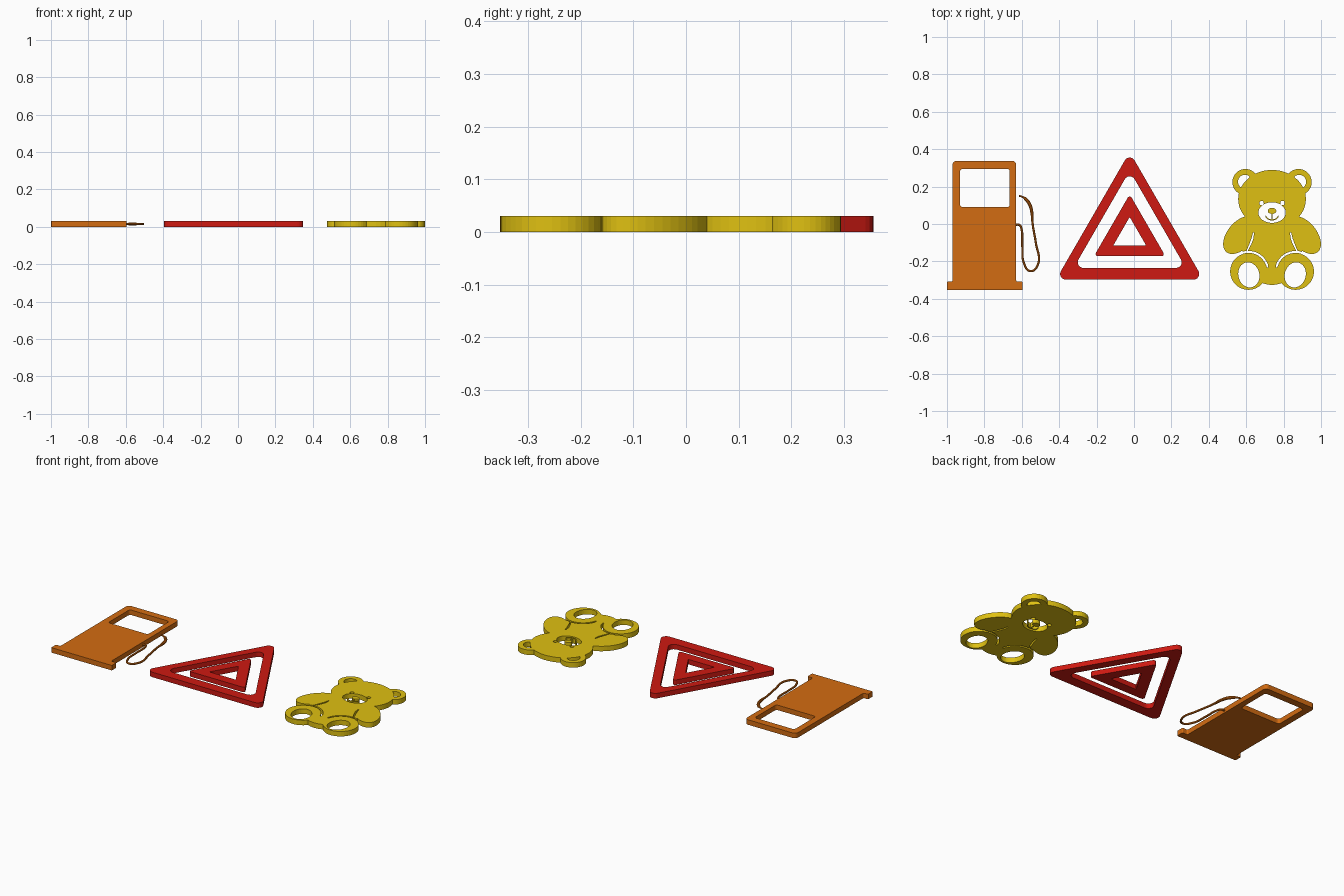
import bpy, bmesh, math
from mathutils import Vector

if "Cube" in bpy.data.objects:
    bpy.data.objects.remove(bpy.data.objects["Cube"])

T = 0.03      # plate thickness
BX = 0.738    # bear centre line


def material(name, rgb):
    m = bpy.data.materials.new(name)
    m.diffuse_color = (*rgb, 1)
    m.use_nodes = True
    m.node_tree.nodes["Principled BSDF"].inputs["Base Color"].default_value = m.diffuse_color
    return m


ORANGE = material("orange", (0.65, 0.15, 0.006))
RED = material("red", (0.62, 0.01, 0.006))
YELLOW = material("yellow", (0.74, 0.53, 0.006))


def prism(name, pts, z0=0.0, z1=T, mat=None):
    """Upright prism over a 2D outline."""
    bm = bmesh.new()
    f = bm.faces.new([bm.verts.new((x, y, z0)) for x, y in pts])
    r = bmesh.ops.extrude_face_region(bm, geom=[f])
    top = [v for v in r["geom"] if isinstance(v, bmesh.types.BMVert)]
    bmesh.ops.translate(bm, verts=top, vec=(0, 0, z1 - z0))
    bmesh.ops.recalc_face_normals(bm, faces=bm.faces)
    me = bpy.data.meshes.new(name)
    bm.to_mesh(me)
    bm.free()
    ob = bpy.data.objects.new(name, me)
    bpy.context.collection.objects.link(ob)
    if mat:
        me.materials.append(mat)
    return ob


def combine(ob, pts, op):
    """Join a flat shape to a plate, or cut it out."""
    lo, hi = (0, T) if op == 'UNION' else (-0.02, T + 0.02)
    tool = prism("tool", pts, lo, hi, ob.data.materials[0])
    mod = ob.modifiers.new("bool", 'BOOLEAN')
    mod.operation, mod.solver, mod.object = op, 'EXACT', tool
    bpy.context.view_layer.objects.active = ob
    bpy.ops.object.modifier_apply(modifier=mod.name)
    bpy.data.objects.remove(tool)


def add(ob, pts):
    combine(ob, pts, 'UNION')


def cut(ob, pts):
    combine(ob, pts, 'DIFFERENCE')


def rounded(corners, n=6):
    """Polygon of (x, y, radius) corners with filleted corners."""
    out = []
    for i, (x, y, r) in enumerate(corners):
        p = Vector((x, y))
        if r == 0:
            out.append((x, y))
            continue
        a = (Vector(corners[i - 1][:2]) - p).normalized()
        b = (Vector(corners[(i + 1) % len(corners)][:2]) - p).normalized()
        half = a.angle(b) / 2
        c = p + (a + b).normalized() * r / math.sin(half)
        s = p + a * r / math.tan(half) - c
        e = p + b * r / math.tan(half) - c
        for k in range(n + 1):
            out.append(tuple(c + s.slerp(e, k / n) * r / s.slerp(e, k / n).length))
    return out


def triangle(base_y, half, r):
    x = -0.023
    return rounded([(x - half, base_y, r), (x + half, base_y, r),
                    (x, base_y + half * math.sqrt(3), r)])


def ellipse(x, y, rx, ry, tilt=0, n=40):
    t = math.radians(tilt)
    pts = []
    for k in range(n):
        a = 2 * math.pi * k / n
        u, v = rx * math.cos(a), ry * math.sin(a)
        pts.append((x + u * math.cos(t) - v * math.sin(t),
                    y + u * math.sin(t) + v * math.cos(t)))
    return pts


def band(path, w):
    """Strip of width w along a path, narrowed at its ends."""
    p = [Vector(q) for q in path]
    left, right = [], []
    for i, q in enumerate(p):
        d = (p[min(i + 1, len(p) - 1)] - p[max(i - 1, 0)]).normalized()
        h = w / 2 * (0.6 if i in (0, len(p) - 1) else 1)
        nrm = Vector((-d.y, d.x)) * h
        left.append(tuple(q + nrm))
        right.append(tuple(q - nrm))
    return left + right[::-1]


def tube(name, pts, depth, mat):
    """Smooth round tube through (x, y, radius factor) points."""
    cu = bpy.data.curves.new(name, 'CURVE')
    cu.dimensions = '3D'
    cu.bevel_depth, cu.bevel_resolution, cu.use_fill_caps = depth, 3, True
    cu.resolution_u = 8
    sp = cu.splines.new('BEZIER')
    sp.bezier_points.add(len(pts) - 1)
    for bp, (x, y, r) in zip(sp.bezier_points, pts):
        bp.co, bp.radius = (x, y, T / 2), r
        bp.handle_left_type = bp.handle_right_type = 'AUTO'
    ob = bpy.data.objects.new(name, cu)
    bpy.context.collection.objects.link(ob)
    cu.materials.append(mat)
    bpy.ops.object.select_all(action='DESELECT')
    ob.select_set(True)
    bpy.context.view_layer.objects.active = ob
    bpy.ops.object.convert(target='MESH')
    bpy.ops.object.shade_smooth_by_angle()


# Fuel pump: cabinet with foot plate and display window
pump = prism("pump_cabinet", rounded([
    (-1.0, -0.353, 0.004), (-0.595, -0.353, 0.004), (-0.595, -0.308, 0.006),
    (-0.63, -0.308, 0.008), (-0.63, 0.338, 0.022), (-0.97, 0.338, 0.022),
    (-0.97, -0.308, 0.008), (-1.0, -0.308, 0.006)]), mat=ORANGE)
cut(pump, rounded([(-0.93, 0.09, 0.015), (-0.665, 0.09, 0.015),
                   (-0.665, 0.295, 0.015), (-0.93, 0.295, 0.015)]))

# Fuel pump: hose loop and nozzle
tube("pump_hose", [(-0.64, -0.005, 1), (-0.612, -0.006, 1), (-0.602, -0.025, 1),
                   (-0.597, -0.12, 1), (-0.588, -0.21, 1), (-0.553, -0.252, 1),
                   (-0.513, -0.215, 1), (-0.525, -0.10, 1), (-0.543, 0.01, 1),
                   (-0.546, 0.08, 1)], 0.006, ORANGE)
tube("pump_nozzle", [(-0.615, 0.151, 0.5), (-0.592, 0.143, 0.6), (-0.578, 0.132, 1),
                     (-0.558, 0.105, 1), (-0.546, 0.06, 0.9), (-0.544, 0.02, 0.7)],
     0.009, ORANGE)

# Warning triangle: two nested frames
for name, outer, inner in (
        ("outer_triangle", (-0.297, 0.394, 0.03), (-0.235, 0.30, 0.03)),
        ("inner_triangle", (-0.172, 0.191, 0.012), (-0.115, 0.088, 0.003))):
    cut(prism(name, triangle(*outer), mat=RED), triangle(*inner))

# Bear: ears are pierced before the head overlaps them
bear = prism("bear_body", ellipse(BX, -0.134, 0.16, 0.192), mat=YELLOW)
for s in (-1, 1):
    add(bear, ellipse(BX + s * 0.142, 0.224, 0.07, 0.07))
    cut(bear, ellipse(BX + s * 0.145, 0.226, 0.037, 0.037))
add(bear, ellipse(BX, 0.133, 0.181, 0.156, n=56))

# Bear: limbs, sole holes, eyes and the slits that outline the limbs
for s in (-1, 1):
    add(bear, ellipse(BX + s * 0.169, -0.059, 0.118, 0.07, -50.5 * s))
    add(bear, ellipse(BX + s * 0.126, -0.254, 0.098, 0.098))
for s in (-1, 1):
    cut(bear, ellipse(BX + s * 0.124, -0.272, 0.056, 0.068, -15 * s))
    cut(bear, ellipse(BX + s * 0.056, 0.112, 0.012, 0.012, n=16))
    arc = [math.radians(168 - 9 * k) for k in range(16)]
    cut(bear, band([(BX + s * (0.126 + 0.105 * math.cos(a)),
                     -0.254 + 0.105 * math.sin(a)) for a in arc], 0.011))
    cut(bear, band([(BX + s * x, y) for x, y in (
        (0.099, -0.046), (0.104, -0.075), (0.115, -0.105), (0.134, -0.146))], 0.01))
cut(bear, ellipse(BX, 0.061, 0.073, 0.055))

# Bear: nose and smile inside the muzzle opening
nose = prism("bear_nose_and_mouth", ellipse(BX, 0.07, 0.023, 0.016, n=24), mat=YELLOW)
add(nose, band([(BX, 0.062), (BX, 0.045), (BX, 0.022)], 0.007))
add(nose, band([(BX + 0.034 * math.cos(a), 0.046 - 0.024 * math.sin(a))
                for a in (math.pi * k / 12 for k in range(13))], 0.006))
